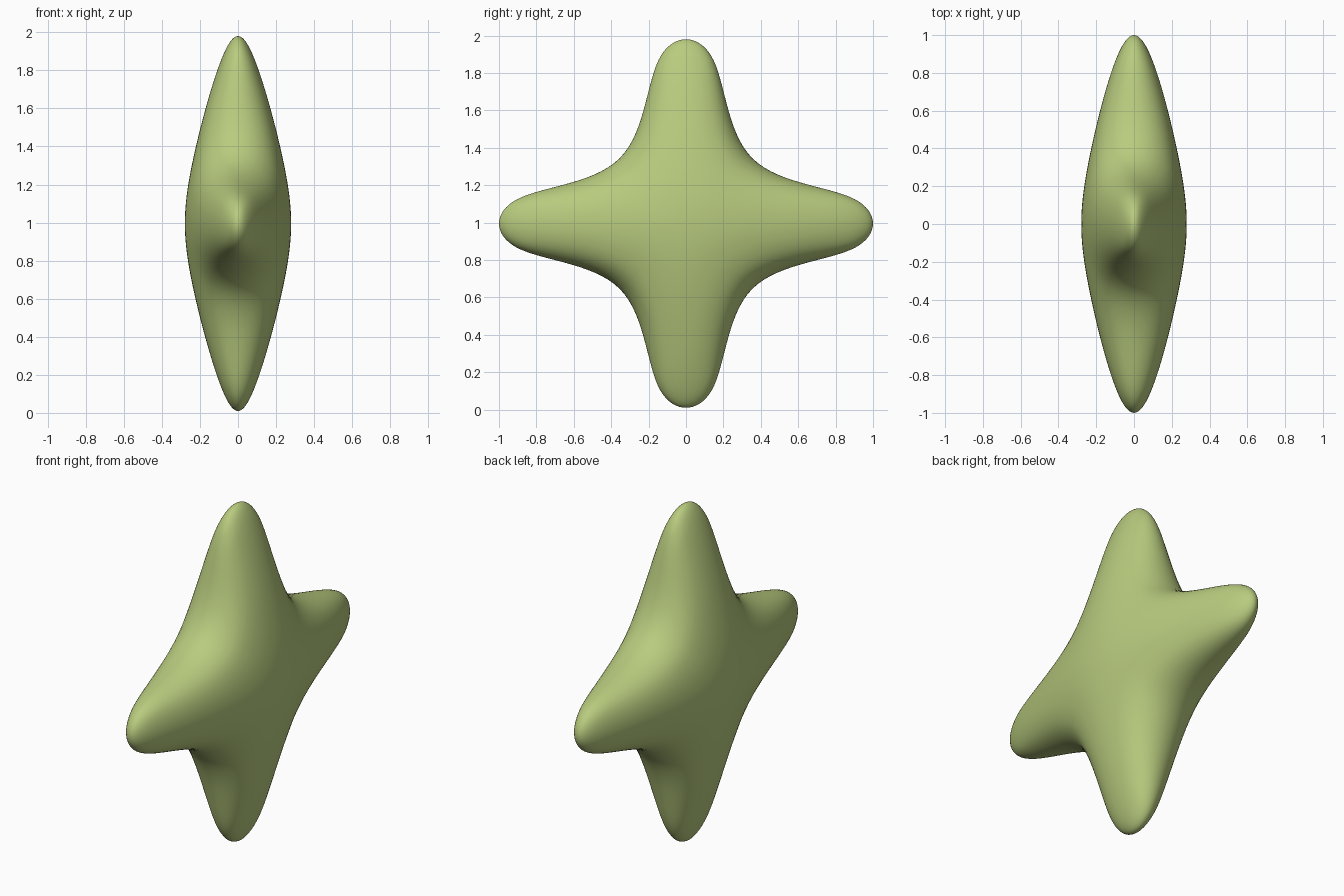
import bpy
import bmesh

if "Cube" in bpy.data.objects:
    bpy.data.objects.remove(bpy.data.objects["Cube"])

A, B = 0.301, 0.24                 # half depth and half width of the core box
CZ = 0.995                         # height of the star centre
# axis: (reach, half depth of tip, half width of tip)
ARMS = {1: (1.066, 0.07, 0.20), 2: (1.05, 0.055, 0.22)}
RING = [(-1, -1), (1, -1), (1, 1), (-1, 1)]

bm = bmesh.new()

# Core box corners, front and back faces
core = {(x, y, z): bm.verts.new((x * A, y * B, CZ + z * B))
        for x in (-1, 1) for y in (-1, 1) for z in (-1, 1)}
for x in (-1, 1):
    bm.faces.new([core[(x, y, z)] for y, z in RING])

# Four tapered arms growing out of the core
for axis, (reach, depth, width) in ARMS.items():
    for side in (-1, 1):
        base, tip = [], []
        for x, w in RING:
            if axis == 1:
                base.append(core[(x, side, w)])
                co = (x * depth, side * reach, CZ + w * width)
            else:
                base.append(core[(x, w, side)])
                co = (x * depth, w * width, CZ + side * reach)
            tip.append(bm.verts.new(co))
        bm.faces.new(tip)
        for i in range(4):
            j = (i + 1) % 4
            bm.faces.new([base[i], base[j], tip[j], tip[i]])

bmesh.ops.recalc_face_normals(bm, faces=bm.faces)
for f in bm.faces:
    f.smooth = True
mesh = bpy.data.meshes.new("star_body")
bm.to_mesh(mesh)
bm.free()

star = bpy.data.objects.new("star_body", mesh)
bpy.context.collection.objects.link(star)

# Round the cage into a soft star
sub = star.modifiers.new("Rounding", 'SUBSURF')
sub.levels = 4
sub.render_levels = 4

mat = bpy.data.materials.new("soft_green")
mat.diffuse_color = (0.48, 0.60, 0.21, 1.0)
mat.use_nodes = True
mat.node_tree.nodes["Principled BSDF"].inputs["Base Color"].default_value = mat.diffuse_color
mesh.materials.append(mat)
